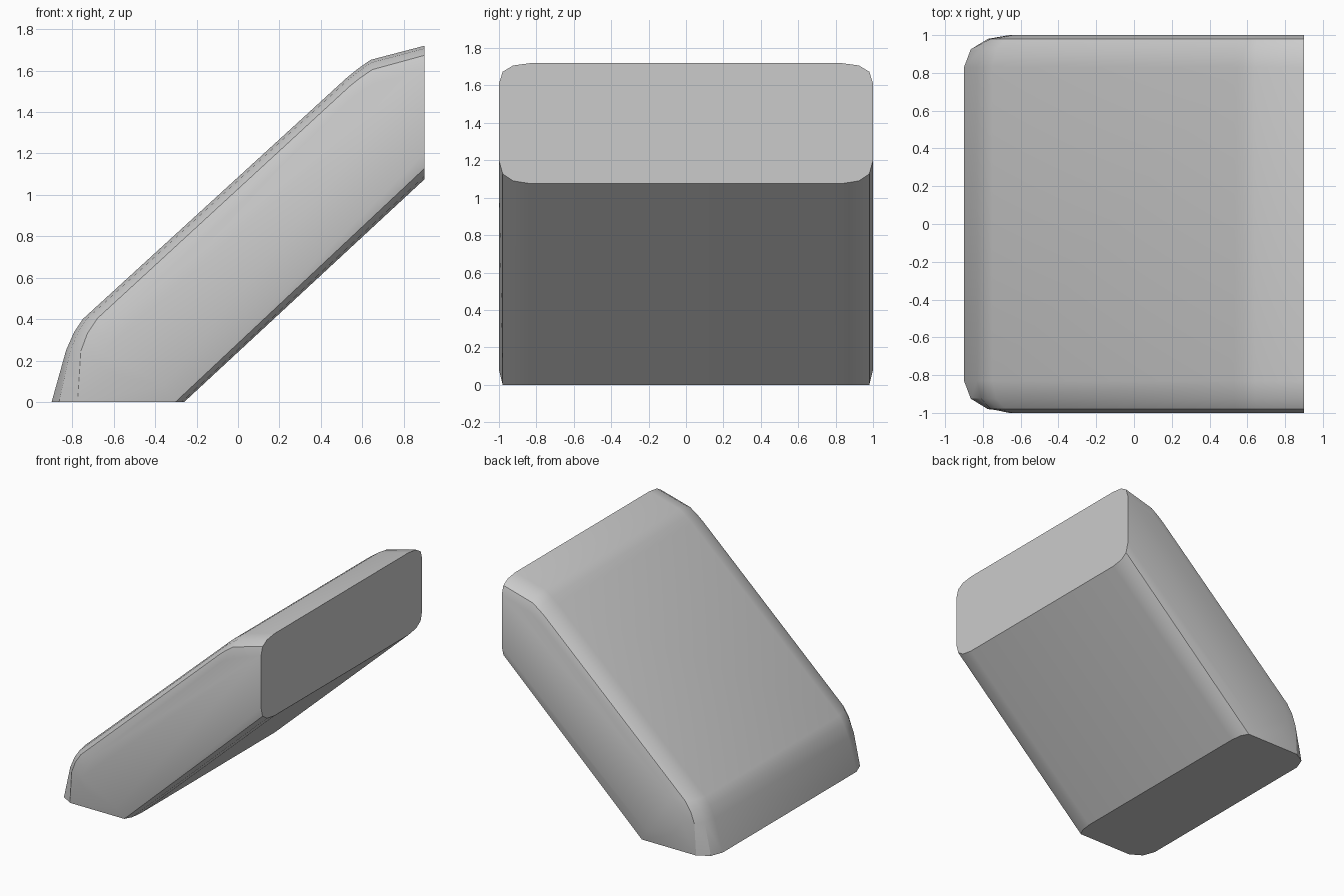
import bpy, bmesh

if "Cube" in bpy.data.objects:
    bpy.data.objects.remove(bpy.data.objects["Cube"])

# Side profile (x, z) of the slanted slab at mid width, and of its flat cheeks
outer = [(-0.90, 0), (-0.83, 0.25), (-0.79, 0.34), (-0.75, 0.40),
         (0.53, 1.57), (0.58, 1.61), (0.64, 1.652), (0.90, 1.72),
         (0.90, 1.075), (-0.26, 0)]
cheek = [(-0.60, 0.13), (-0.66, 0.24), (-0.64, 0.32), (-0.58, 0.41),
         (0.55, 1.46), (0.60, 1.50), (0.66, 1.54), (0.90, 1.61),
         (0.90, 1.20), (-0.36, 0.08)]

# Rounded rim: (y, blend from outer profile to cheek)
rim = [(0.83, 0), (0.925, 0.12), (0.98, 0.42), (1.0, 1)]
layers = [(-y, t) for y, t in reversed(rim)] + rim

bm = bmesh.new()
loops = []
for y, t in layers:
    ring = []
    for i, (a, b) in enumerate(zip(outer, cheek)):
        x = a[0] + (b[0] - a[0]) * t
        z = a[1] + (b[1] - a[1]) * t
        if i in (0, len(outer) - 1) and t < 1:
            z = 0  # flat underside
        ring.append(bm.verts.new((x, y, z)))
    loops.append(ring)

# Skin between neighbouring profiles, then close both cheeks
n = len(outer)
for p, q in zip(loops, loops[1:]):
    for i in range(n):
        j = (i + 1) % n
        bm.faces.new((p[i], p[j], q[j], q[i]))
bm.faces.new(loops[0])
bm.faces.new(loops[-1])
bmesh.ops.recalc_face_normals(bm, faces=bm.faces)

mesh = bpy.data.meshes.new("slanted_slab")
bm.to_mesh(mesh)
bm.free()
slab = bpy.data.objects.new("slanted_slab", mesh)
bpy.context.collection.objects.link(slab)
bpy.context.view_layer.objects.active = slab
slab.select_set(True)
bpy.ops.object.shade_smooth_by_angle(angle=0.52)
